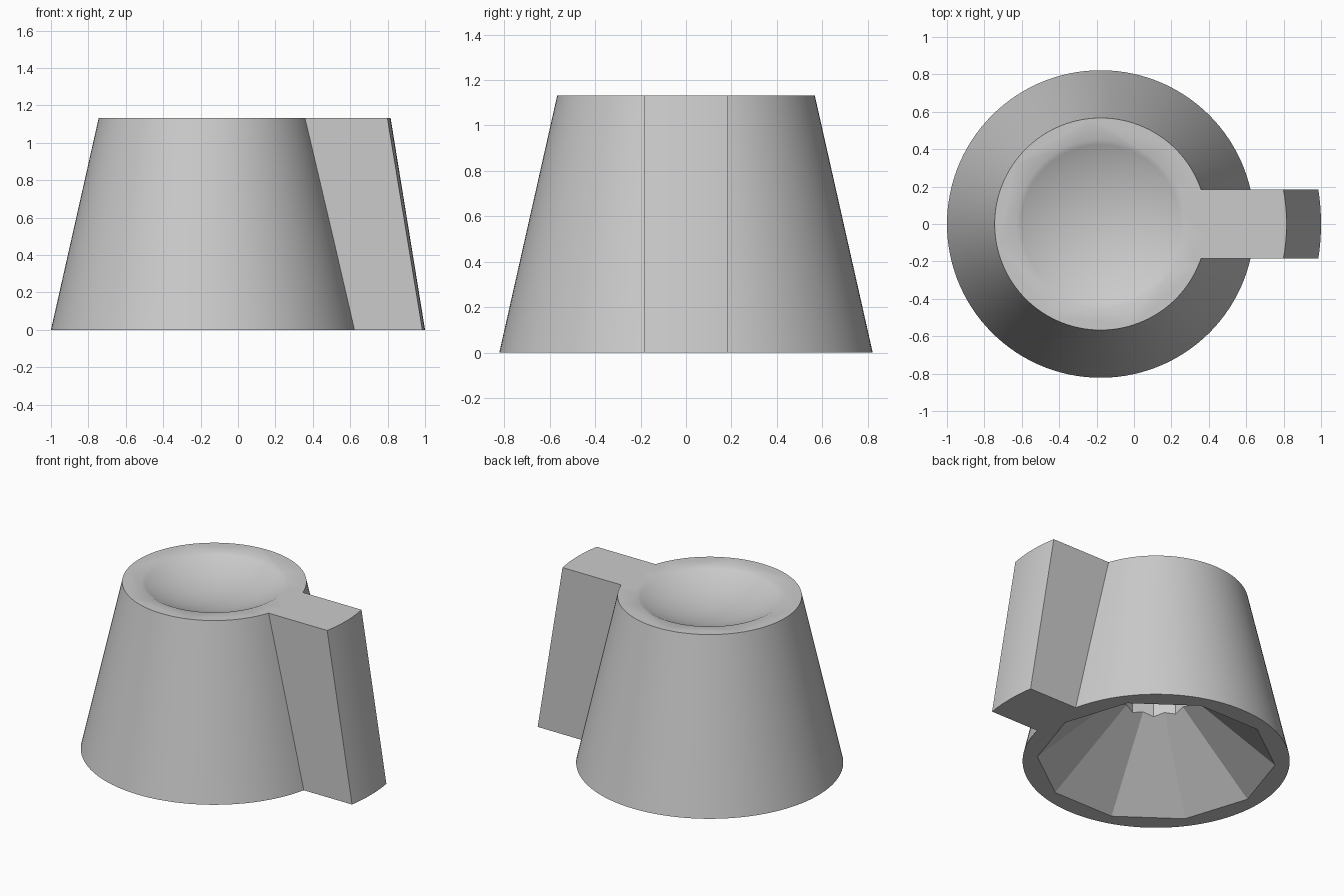
import bpy, bmesh, math

if "Cube" in bpy.data.objects:
    bpy.data.objects.remove(bpy.data.objects["Cube"], do_unlink=True)

HEIGHT = 1.132
AXIS_X = -0.178     # axis of the round body
HALF_WIDTH = 0.184  # half width of the pointer bar

grey = bpy.data.materials.new("grey_plastic")
grey.diffuse_color = (0.6, 0.6, 0.6, 1)
grey.use_nodes = True
grey.node_tree.nodes["Principled BSDF"].inputs["Base Color"].default_value = (0.6, 0.6, 0.6, 1)


def add_object(name, bm):
    bmesh.ops.recalc_face_normals(bm, faces=bm.faces)
    mesh = bpy.data.meshes.new(name)
    bm.to_mesh(mesh)
    bm.free()
    mesh.materials.append(grey)
    obj = bpy.data.objects.new(name, mesh)
    bpy.context.collection.objects.link(obj)
    return obj


def loft(name, lower, upper, z0, z1):
    """Closed solid between two outlines with the same point count."""
    bm = bmesh.new()
    a = [bm.verts.new((x, y, z0)) for x, y in lower]
    b = [bm.verts.new((x, y, z1)) for x, y in upper]
    n = len(a)
    bm.faces.new(a)
    bm.faces.new(b)
    for i in range(n):
        j = (i + 1) % n
        bm.faces.new((a[i], a[j], b[j], b[i]))
    return add_object(name, bm)


def ring(radius, sides, turn=0.0):
    angles = [turn + math.tau * i / sides for i in range(sides)]
    return [(AXIS_X + radius * math.cos(t), radius * math.sin(t)) for t in angles]


def bar_outline(radius, steps=8):
    limit = math.asin(HALF_WIDTH / radius)
    angles = [limit * (2 * i / steps - 1) for i in range(steps + 1)]
    arc = [(AXIS_X + radius * math.cos(t), radius * math.sin(t)) for t in angles]
    return arc + [(AXIS_X, HALF_WIDTH), (AXIS_X, -HALF_WIDTH)]


def combine(target, tool, operation):
    mod = target.modifiers.new(tool.name, 'BOOLEAN')
    mod.operation = operation
    mod.solver = 'EXACT'
    mod.object = tool
    bpy.context.view_layer.objects.active = target
    bpy.ops.object.modifier_apply(modifier=mod.name)
    bpy.data.objects.remove(tool, do_unlink=True)


# Tapered round body with a pointer bar on one side
knob = loft("knob_body", ring(0.822, 120), ring(0.567, 120), 0, HEIGHT)
bar = loft("pointer_bar", bar_outline(1.178), bar_outline(0.994), 0, HEIGHT)
combine(knob, bar, 'UNION')

# Shallow finger dish in the top
dish_radius, dish_slope = 0.45, math.radians(27)
sphere_radius = dish_radius / math.sin(dish_slope)
bm = bmesh.new()
bmesh.ops.create_uvsphere(bm, u_segments=64, v_segments=64, radius=sphere_radius)
bmesh.ops.translate(bm, verts=bm.verts,
                    vec=(AXIS_X, 0, HEIGHT + sphere_radius * math.cos(dish_slope)))
combine(knob, add_object("finger_dish", bm), 'DIFFERENCE')

# Ten-sided hollow underneath, narrowing towards an apex
mouth, apex = 0.733, 0.655


def hollow_radius(z):
    return mouth * (1 - z / apex)


hollow = loft("hollow", ring(hollow_radius(-0.05), 10), ring(hollow_radius(0.6), 10), -0.05, 0.6)
combine(knob, hollow, 'DIFFERENCE')

# Shaft hole above the hollow
shaft = loft("shaft_hole", ring(0.225, 10, math.pi / 10), ring(0.225, 10, math.pi / 10), 0.2, 0.88)
combine(knob, shaft, 'DIFFERENCE')

# Smooth curved walls, keep hard edges and the flat facets of the hollow
bpy.ops.object.select_all(action='DESELECT')
knob.select_set(True)
bpy.context.view_layer.objects.active = knob
bpy.ops.object.shade_smooth_by_angle(angle=math.radians(30))
for face in knob.data.polygons:
    if 0.01 < face.center.z < 0.6 and face.normal.z < -0.3:
        face.use_smooth = False
